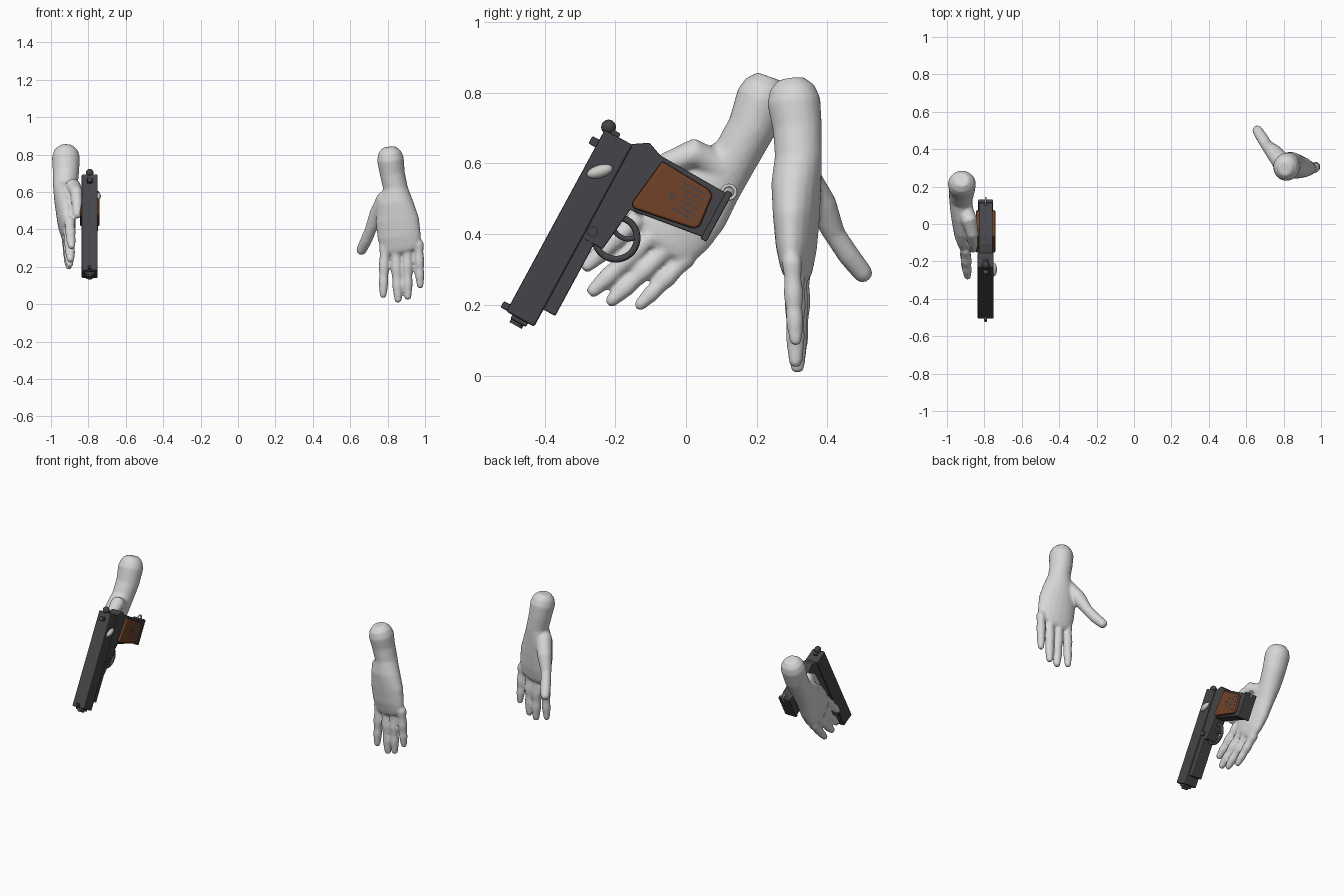
import bpy, bmesh, math
from mathutils import Vector, Matrix

cube = bpy.data.objects.get("Cube")
if cube:
    bpy.data.objects.remove(cube)


def material(name, r, g, b):
    m = bpy.data.materials.new(name)
    m.use_nodes = True
    m.diffuse_color = (r, g, b, 1)
    m.node_tree.nodes["Principled BSDF"].inputs["Base Color"].default_value = (r, g, b, 1)
    return m


GLOVE = material("pale grey", .68, .68, .68)
METAL = material("gunmetal", .06, .06, .068)
WOOD = material("brown wood", .17, .055, .022)
INLAY = material("dull inlay", .075, .06, .06)
STEEL = material("light steel", .62, .62, .6)


def finish(name, bm, mat, matrix=None, angle=None):
    bmesh.ops.recalc_face_normals(bm, faces=bm.faces)
    me = bpy.data.meshes.new(name)
    bm.to_mesh(me)
    bm.free()
    me.materials.append(mat)
    ob = bpy.data.objects.new(name, me)
    bpy.context.scene.collection.objects.link(ob)
    if matrix:
        ob.matrix_world = matrix
    if angle:
        me.shade_smooth()
        bpy.ops.object.select_all(action='DESELECT')
        bpy.context.view_layer.objects.active = ob
        ob.select_set(True)
        bpy.ops.object.shade_smooth_by_angle(angle=math.radians(angle))
    return ob


# ---- Hands: rounded lofts fused into one smooth skin ----
def loft(bm, sections, width, n=20):
    pts = [Vector(s[:3]) for s in sections]
    rad = [(s[3], s[-1]) for s in sections]
    start = (pts[0] - pts[1]).normalized()
    end = (pts[-1] - pts[-2]).normalized()
    for step, scale in ((.5, .85), (.85, .5)):      # rounded ends
        pts.insert(0, Vector(sections[0][:3]) + start * sections[0][-1] * step)
        rad.insert(0, (sections[0][3] * scale, sections[0][-1] * scale))
        pts.append(Vector(sections[-1][:3]) + end * sections[-1][-1] * step)
        rad.append((sections[-1][3] * scale, sections[-1][-1] * scale))
    rings = []
    for i, (p, (w, t)) in enumerate(zip(pts, rad)):
        tangent = (pts[min(i + 1, len(pts) - 1)] - pts[max(i - 1, 0)]).normalized()
        a = (width - tangent * width.dot(tangent)).normalized()
        b = tangent.cross(a)
        angles = [math.tau * k / n for k in range(n)]
        rings.append([bm.verts.new(p + a * w * math.cos(q) + b * t * math.sin(q)) for q in angles])
    for r, s in zip(rings, rings[1:]):
        for k in range(n):
            bm.faces.new((r[k], r[k - 1], s[k - 1], s[k]))
    bm.faces.new(rings[0])
    bm.faces.new(rings[-1])


def hand(name, palm, fingers, thumb, width):
    bm = bmesh.new()
    width = Vector(width).normalized()
    loft(bm, palm, width)
    for root, tip, r in fingers:
        a, b = Vector(root), Vector(tip)
        # slight swelling at each joint
        swell = ((0, 1.15), (.2, .98), (.42, 1.12), (.6, .92), (.75, 1), (1, .72))
        loft(bm, [(*a.lerp(b, f), r * k) for f, k in swell], width)
    loft(bm, thumb, width)
    ob = finish(name, bm, GLOVE)
    re = ob.modifiers.new("skin", 'REMESH')
    re.mode, re.voxel_size, re.use_smooth_shade = 'VOXEL', .007, True
    sm = ob.modifiers.new("soften", 'SMOOTH')
    sm.factor, sm.iterations = .5, 6


hand("left_hand",
     [(.815, .305, .775, .072, .076), (.825, .315, .70, .067, .07), (.842, .318, .62, .066, .067),
      (.842, .312, .54, .098, .07), (.852, .312, .45, .118, .064), (.862, .312, .36, .118, .055),
      (.872, .312, .305, .11, .043)],
     [((.785, .325, .31), (.776, .32, .05), .026), ((.842, .315, .31), (.856, .315, .025), .028),
      ((.905, .308, .31), (.908, .31, .04), .027), ((.965, .3, .32), (.974, .31, .1), .025)],
     [(.79, .33, .56, .05), (.745, .385, .48, .043), (.71, .42, .40, .031),
      (.685, .46, .34, .031), (.66, .5, .29, .028)],
     (1, -.18, 0))

hand("right_hand",
     [(-.92, .215, .785, .073, .075), (-.92, .185, .70, .068, .07), (-.925, .14, .62, .067, .064),
      (-.925, .08, .56, .092, .058), (-.92, .02, .49, .115, .053), (-.915, -.03, .43, .118, .048),
      (-.91, -.065, .39, .11, .038)],
     [((-.9, -.14, .44), (-.89, -.28, .31), .026), ((-.905, -.10, .39), (-.895, -.262, .24), .027),
      ((-.91, -.05, .36), (-.9, -.21, .212), .026), ((-.915, .0, .33), (-.905, -.13, .2), .024)],
     [(-.91, .09, .59, .05), (-.88, .02, .63, .042), (-.865, -.05, .6, .034),
      (-.86, -.1, .54, .029), (-.86, -.13, .48, .025)],
     (0, .78, -.63))

# ---- Pistol frame: u to the muzzle, v towards the grip foot, w across ----
GUN = Matrix(((0, 0, 1, -.793), (-.476, .879, 0, -.23), (-.879, -.476, 0, .695), (0, 0, 0, 1)))


def prism(name, outline, w0, w1, mat=METAL, bevel=.004):
    bm = bmesh.new()
    low = [bm.verts.new((u, v, w0)) for u, v in outline]
    top = [bm.verts.new((u, v, w1)) for u, v in outline]
    bm.faces.new(low)
    bm.faces.new(top)
    for i in range(len(low)):
        bm.faces.new((low[i - 1], low[i], top[i], top[i - 1]))
    ob = finish(name, bm, mat, GUN)
    if bevel:
        b = ob.modifiers.new("edge", 'BEVEL')
        b.width, b.segments, b.limit_method = bevel, 2, 'ANGLE'
    return ob


def box(name, u0, u1, v0, v1, half, mat=METAL, bevel=.004):
    return prism(name, [(u0, v0), (u1, v0), (u1, v1), (u0, v1)], -half, half, mat, bevel)


def ring(name, u, v, major, minor, mat, start=0, sweep=360):
    bm = bmesh.new()
    n, m = 32, 10
    loops = []
    for i in range(n + 1):
        q = math.radians(start + sweep * i / n)
        out = Vector((math.cos(q), math.sin(q), 0))
        loops.append([bm.verts.new(Vector((u, v, 0)) + out * (major + minor * math.cos(math.tau * k / m))
                      + Vector((0, 0, minor * math.sin(math.tau * k / m)))) for k in range(m)])
    for a, b in zip(loops, loops[1:]):
        for k in range(m):
            bm.faces.new((a[k - 1], a[k], b[k], b[k - 1]))
    bm.faces.new(loops[0])
    bm.faces.new(loops[-1])
    bmesh.ops.remove_doubles(bm, verts=bm.verts, dist=.0002)
    finish(name, bm, mat, GUN, 40)


def ball(name, u, v, w, size, turn=0, mat=METAL):
    bm = bmesh.new()
    bmesh.ops.create_uvsphere(bm, u_segments=20, v_segments=12, radius=1)
    m = Matrix.Translation((u, v, w)) @ Matrix.Rotation(math.radians(turn), 4, 'Z')
    bm.transform(m @ Matrix.Diagonal((*size, 1)))
    finish(name, bm, mat, GUN, 60)


def rod(name, radius, length, place, mat=METAL):
    bm = bmesh.new()
    bmesh.ops.create_cone(bm, cap_ends=True, segments=20, radius1=radius, radius2=radius, depth=length)
    bm.transform(place)
    finish(name, bm, mat, GUN, 40)


box("slide", 0, .585, 0, .09, .043, bevel=.006)
box("dust_cover", .25, .53, .085, .128, .035)
prism("frame_and_grip", [(0, .085), (-.028, .129), (-.011, .174), (-.006, .39), (.134, .395),
                         (.165, .172), (.3, .156), (.3, .085)], -.037, .037)
box("magazine_foot", -.014, .142, .385, .404, .04)
box("rear_sight", .032, .056, -.022, .004, .014)
box("front_sight", .562, .582, -.02, .004, .008)
box("muzzle_block", .58, .597, .02, .07, .026)
rod("muzzle", .02, .03, Matrix.Translation((.592, .042, 0)) @ Matrix.Rotation(math.pi / 2, 4, 'Y'))
ball("hammer", -.012, .006, 0, (.021, .021, .02))
box("hammer_spur", -.012, .012, .01, .045, .012)
rod("takedown_pin", .015, .088, Matrix.Translation((.27, .107, 0)))
ring("trigger_guard", .254, .174, .06, .0095, METAL)
ring("trigger", .2, .185, .045, .007, METAL, -70, 120)
ring("lanyard_ring", -.012, .393, .019, .005, STEEL)
ball("safety_lever", .11, .044, .042, (.038, .018, .018), 135, STEEL)

# Grip panels with inlays on both sides
panel = [(.0, .185), (.008, .34), (.018, .357), (.112, .367), (.126, .355), (.157, .178), (.147, .166)]
star = [(.074 + r * math.cos(math.pi * k / 5), .257 + r * math.sin(math.pi * k / 5))
        for k in range(10) for r in [.016 if k % 2 == 0 else .007]]
for side, s in (("left", 1), ("right", -1)):
    prism(side + "_grip_panel", panel, s * .03, s * .052, WOOD, .007)
    prism(side + "_panel_star", star, s * .049, s * .053, INLAY, 0)
    for i in range(6):
        u = .022 + i * .016
        v0 = .282 if abs(u - .07) < .03 else .265
        prism(f"{side}_panel_stripe_{i + 1}", [(u, v0), (u + .006, v0), (u + .006, .342), (u, .342)],
              s * .049, s * .053, INLAY, 0)
